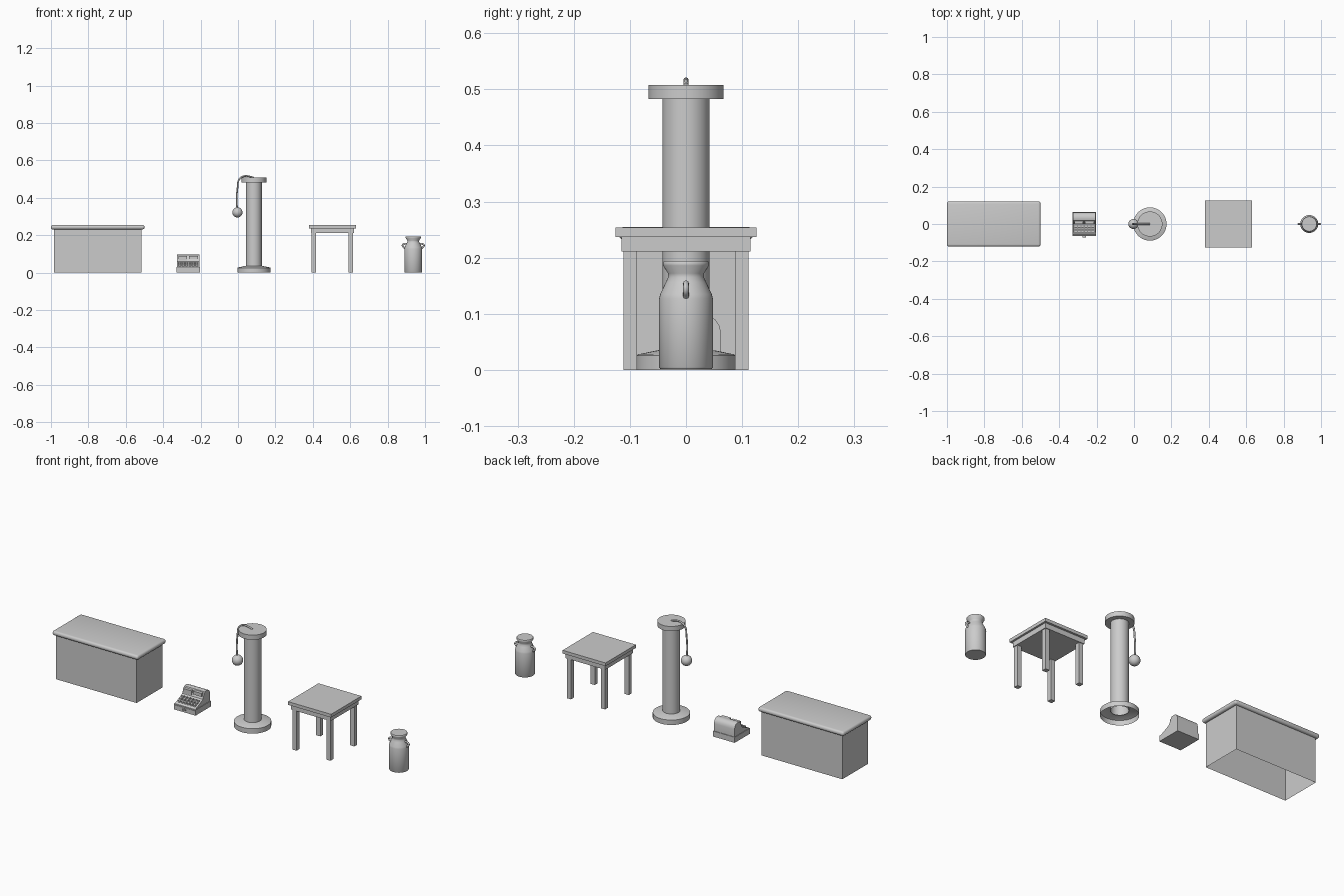
import bpy, bmesh, math
from mathutils import Vector

if "Cube" in bpy.data.objects:
    bpy.data.objects.remove(bpy.data.objects["Cube"])


def make(name, bm, smooth=None):
    bmesh.ops.recalc_face_normals(bm, faces=bm.faces)
    me = bpy.data.meshes.new(name)
    bm.to_mesh(me)
    bm.free()
    ob = bpy.data.objects.new(name, me)
    bpy.context.collection.objects.link(ob)
    if smooth:
        bpy.ops.object.select_all(action='DESELECT')
        ob.select_set(True)
        bpy.context.view_layer.objects.active = ob
        bpy.ops.object.shade_smooth_by_angle(angle=math.radians(smooth))
    return ob


def box(name, x0, x1, y0, y1, z0, z1, open_bottom=False):
    bm = bmesh.new()
    bmesh.ops.create_cube(bm, size=1)
    for v in bm.verts:
        v.co = Vector(((x0 + x1) / 2 + v.co.x * (x1 - x0),
                       (y0 + y1) / 2 + v.co.y * (y1 - y0),
                       (z0 + z1) / 2 + v.co.z * (z1 - z0)))
    if open_bottom:
        low = [f for f in bm.faces if f.calc_center_median().z < z0 + 1e-5]
        bmesh.ops.delete(bm, geom=low, context='FACES_ONLY')
    return make(name, bm)


def lathe(name, profile, cx, seg=40):
    """Spin (radius, z) points round a vertical axis at x = cx."""
    bm = bmesh.new()
    rings = []
    for r, z in profile:
        n = 1 if r == 0 else seg
        rings.append([bm.verts.new((cx + r * math.cos(2 * math.pi * i / seg),
                                    r * math.sin(2 * math.pi * i / seg), z)) for i in range(n)])
    for a, b in zip(rings, rings[1:]):
        for i in range(seg):
            j = (i + 1) % seg
            quad = [a[i % len(a)], a[j % len(a)], b[j % len(b)], b[i % len(b)]]
            bm.faces.new(list(dict.fromkeys(quad)))
    return make(name, bm, 35)


def extrude_x(name, profile, x0, x1, smooth=None):
    """Extrude a closed (y, z) outline along x."""
    bm = bmesh.new()
    face = bm.faces.new([bm.verts.new((x0, y, z)) for y, z in profile])
    new = bmesh.ops.extrude_face_region(bm, geom=[face])['geom']
    bmesh.ops.translate(bm, vec=(x1 - x0, 0, 0),
                        verts=[v for v in new if isinstance(v, bmesh.types.BMVert)])
    return make(name, bm, smooth)


def tube(name, points, radius):
    cu = bpy.data.curves.new(name, 'CURVE')
    cu.dimensions = '3D'
    cu.bevel_depth = radius
    cu.bevel_resolution = 3
    cu.use_fill_caps = True
    cu.resolution_u = 8
    sp = cu.splines.new('BEZIER')
    sp.bezier_points.add(len(points) - 1)
    for p, co in zip(sp.bezier_points, points):
        p.co = co
        p.handle_left_type = p.handle_right_type = 'AUTO'
    ob = bpy.data.objects.new(name, cu)
    bpy.context.collection.objects.link(ob)
    return ob


# Counter: hollow cabinet with a rounded-edge top
box("counter_body", -0.985, -0.515, -0.107, 0.107, 0, 0.235, open_bottom=True)
top = box("counter_top", -1.0, -0.5, -0.12, 0.12, 0.231, 0.255)
bev = top.modifiers.new("round_edges", 'BEVEL')
bev.width = 0.011
bev.segments = 4
for p in top.data.polygons:
    p.use_smooth = True

# Cash register: drawer base, curved housing, keys, display
RX0, RX1 = -0.329, -0.203
box("register_drawer_base", RX0, RX1, -0.063, 0.065, 0, 0.029)
box("register_drawer_front", RX0 + 0.006, RX1 - 0.006, -0.065, -0.062, 0.004, 0.025)
box("register_drawer_pull", -0.275, -0.257, -0.071, -0.064, 0.012, 0.019)
extrude_x("register_housing",
          [(-0.058, 0.029), (-0.052, 0.034), (-0.012, 0.052), (0.002, 0.06), (0.013, 0.085),
           (0.019, 0.093), (0.03, 0.096), (0.042, 0.095), (0.052, 0.09), (0.059, 0.08),
           (0.062, 0.068), (0.062, 0.029)], RX0 + 0.003, RX1 - 0.003, 35)
for row in range(3):
    y, z = -0.043 + row * 0.015, 0.038 + row * 0.007
    for col in range(6):
        x = RX0 + 0.018 + col * 0.018
        box(f"register_key_{row}_{col}", x - 0.006, x + 0.006, y - 0.005, y + 0.005, z - 0.003, z + 0.006)
box("register_display_left", RX0 + 0.01, -0.272, 0.0, 0.02, 0.065, 0.088)
box("register_display_right", -0.262, RX1 - 0.01, 0.0, 0.02, 0.072, 0.09)

# Column stand: hollow foot, open tube and cap
CX = 0.085
lathe("stand_foot", [(0.089, 0), (0.089, 0.026), (0.084, 0.028), (0.055, 0.034), (0.042, 0.036)], CX)
lathe("stand_column", [(0.042, 0.026), (0.042, 0.485)], CX)
lathe("stand_cap", [(0, 0.483), (0.067, 0.483), (0.067, 0.508), (0, 0.508)], CX)

# Hanging cord and ball
tube("cord", [(CX, 0, 0.507), (0.068, 0, 0.513), (0.03, 0, 0.515), (0.006, 0, 0.498),
              (-0.003, 0, 0.45), (-0.007, 0, 0.39), (-0.004, 0, 0.335)], 0.0045)
bm = bmesh.new()
bmesh.ops.create_uvsphere(bm, u_segments=24, v_segments=16, radius=0.027)
bmesh.ops.translate(bm, vec=(-0.003, 0, 0.322), verts=bm.verts)
make("ball", bm, 60)

# Table
TX = 0.505
box("table_top", TX - 0.125, TX + 0.125, -0.126, 0.126, 0.237, 0.254)
box("table_apron", TX - 0.115, TX + 0.115, -0.115, 0.115, 0.211, 0.237)
for sx in (-1, 1):
    for sy in (-1, 1):
        x, y = TX + sx * 0.099, sy * 0.099
        box(f"table_leg_{sx}_{sy}", x - 0.012, x + 0.012, y - 0.012, y + 0.012, 0, 0.212)

# Milk can with two small ear handles
MX = 0.937
lathe("milk_can", [(0, 0.002), (0.046, 0.002), (0.048, 0.005), (0.048, 0.127), (0.046, 0.135),
                   (0.036, 0.156), (0.032, 0.165), (0.032, 0.172), (0.041, 0.186), (0.041, 0.191),
                   (0.039, 0.194), (0, 0.194)], MX)
for side in (-1, 1):
    tube(f"can_handle_{'left' if side < 0 else 'right'}",
         [(MX + side * 0.036, 0, 0.154), (MX + side * 0.05, 0, 0.153),
          (MX + side * 0.057, 0, 0.145), (MX + side * 0.045, 0, 0.13)], 0.005)
